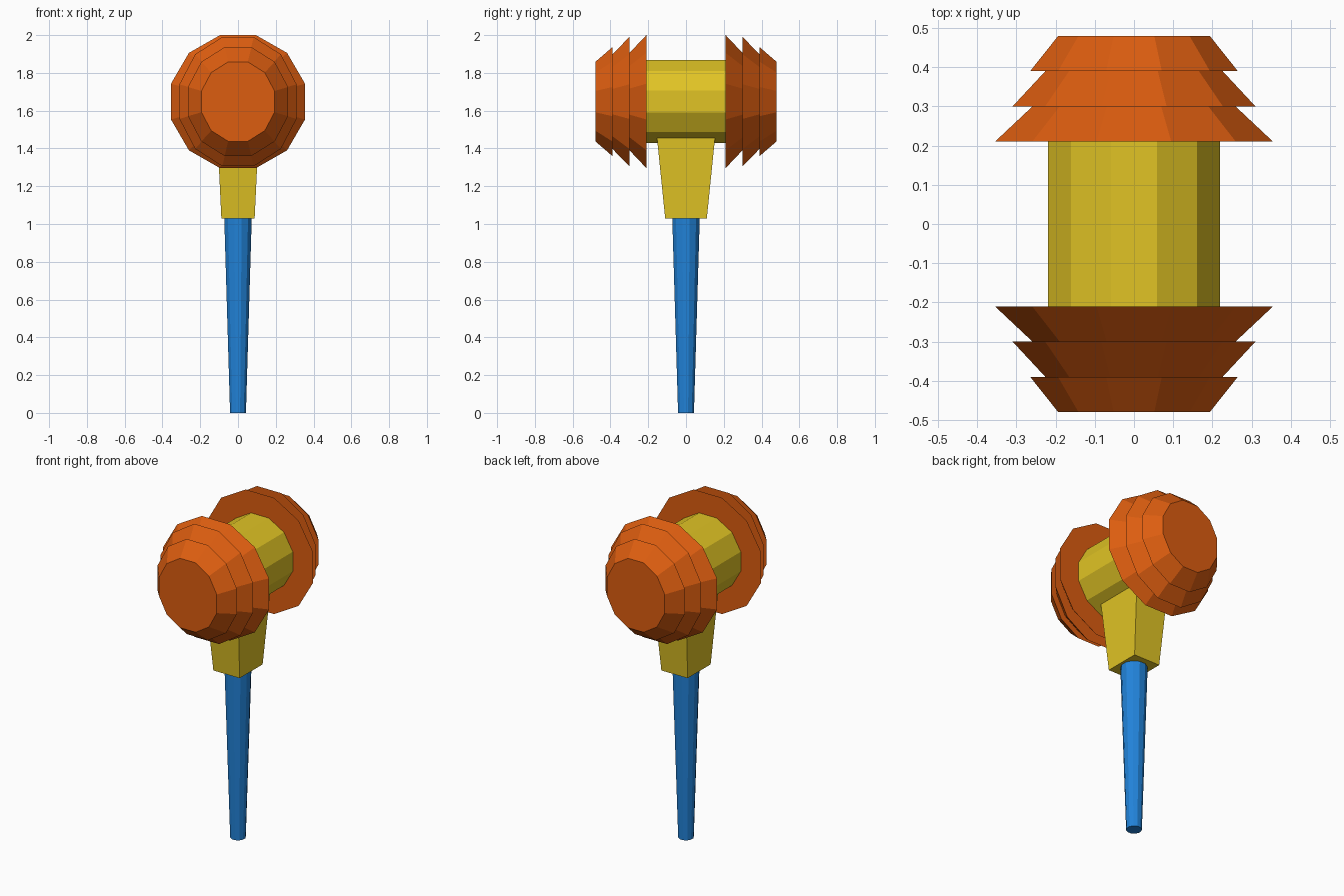
import bpy, bmesh, math
from mathutils import Vector

if "Cube" in bpy.data.objects:
    bpy.data.objects.remove(bpy.data.objects["Cube"])

def material(name, rgb):
    m = bpy.data.materials.new(name)
    m.diffuse_color = (*rgb, 1)
    m.use_nodes = True
    m.node_tree.nodes["Principled BSDF"].inputs["Base Color"].default_value = m.diffuse_color
    return m

ORANGE = material("orange", (0.72, 0.11, 0.005))
YELLOW = material("yellow", (0.75, 0.55, 0.018))
BLUE = material("blue", (0.016, 0.23, 0.70))
HEAD_Z = 1.648

def ring(a, b, sides=12):
    """Polygon with flat sides on the axes; a and b are its half extents."""
    r = 1 / math.cos(math.pi / sides)
    return [(a * r * math.cos((i + 0.5) * math.tau / sides),
             b * r * math.sin((i + 0.5) * math.tau / sides)) for i in range(sides)]

def loft(name, start, end, mat):
    """Closed solid between two matching rings of 3D points."""
    bm = bmesh.new()
    a = [bm.verts.new(p) for p in start]
    b = [bm.verts.new(p) for p in end]
    n = len(a)
    bm.faces.new(a)
    bm.faces.new(b)
    for i in range(n):
        j = (i + 1) % n
        bm.faces.new((a[i], a[j], b[j], b[i]))
    bmesh.ops.recalc_face_normals(bm, faces=bm.faces[:])
    me = bpy.data.meshes.new(name)
    bm.to_mesh(me)
    bm.free()
    me.materials.append(mat)
    ob = bpy.data.objects.new(name, me)
    bpy.context.collection.objects.link(ob)
    return ob

def along_y(a, b, y):
    return [Vector((u, y, HEAD_Z + v)) for u, v in ring(a, b)]

def along_z(a, b, z, sides=12):
    return [Vector((u, v, z)) for u, v in ring(a, b, sides)]

# Tapered handle
loft("handle", along_z(0.042, 0.042, 0), along_z(0.073, 0.073, 1.04), BLUE)

# Flared square socket running into the barrel
loft("socket", along_z(0.088, 0.11, 1.028, 4), along_z(0.109, 0.155, 1.47, 4), YELLOW)

# Barrel of the head
loft("barrel", along_y(0.22, 0.22, -0.215), along_y(0.22, 0.22, 0.215), YELLOW)

# Stacked flared rings on both ends: (half width, half height, wide y, narrow y)
TIERS = [(0.355, 0.352, 0.21, 0.30), (0.31, 0.342, 0.30, 0.39), (0.265, 0.288, 0.39, 0.48)]
for side, label in ((-1, "front"), (1, "back")):
    for k, (a, b, y0, y1) in enumerate(TIERS, 1):
        loft(f"{label}_head_ring_{k}", along_y(a, b, side * y0),
             along_y(a * 0.73, b * 0.73, side * y1), ORANGE)
